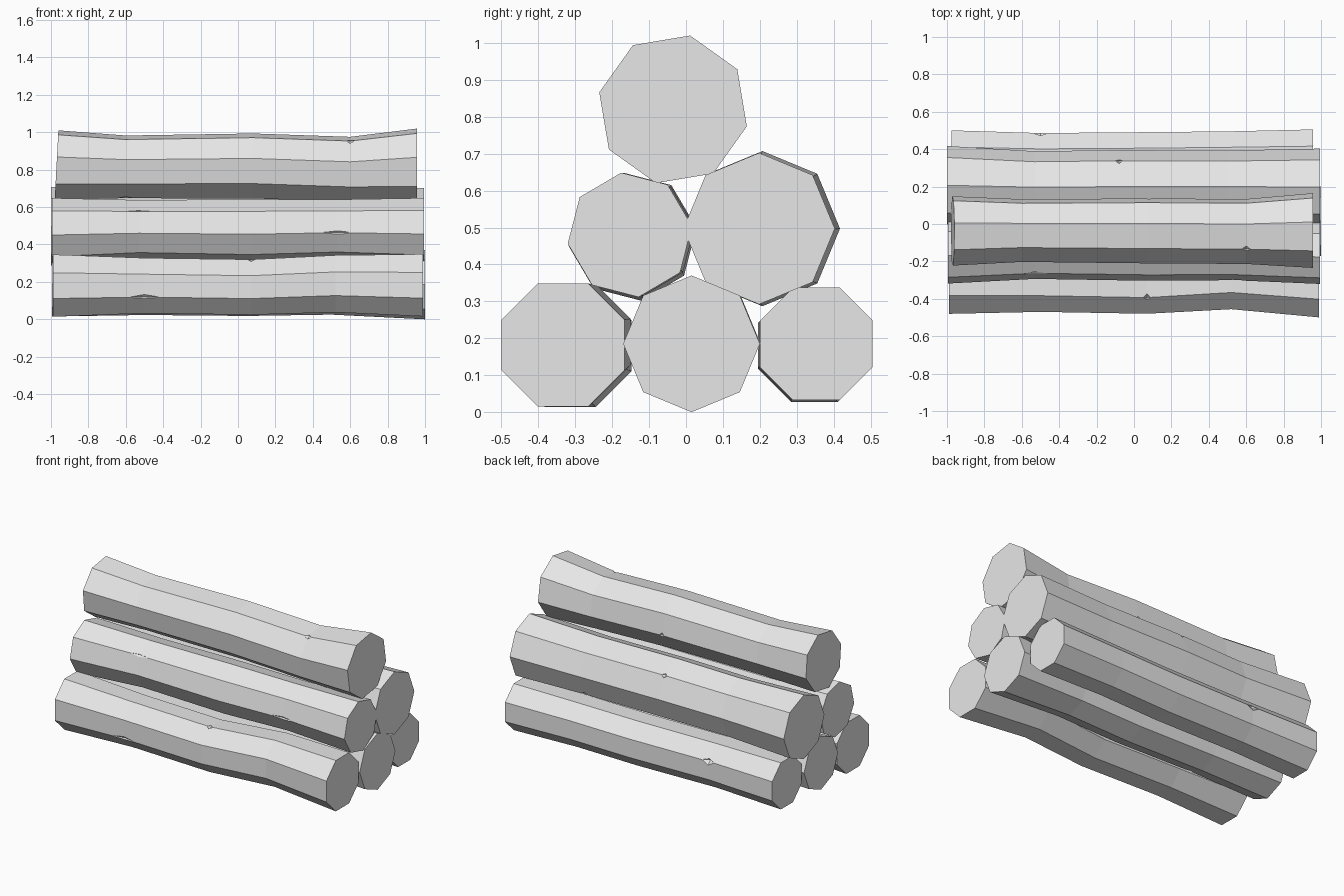
import bpy
import bmesh
from math import cos, sin, radians
from mathutils import Matrix

cube = bpy.data.objects.get("Cube")
if cube:
    bpy.data.objects.remove(cube, do_unlink=True)

SIDES = 8

# One flat grey for all the wood
grey = bpy.data.materials.new("plain grey")
grey.use_nodes = True
colour = (0.8, 0.8, 0.8, 1)
grey.diffuse_color = colour
grey.node_tree.nodes["Principled BSDF"].inputs["Base Color"].default_value = colour


def make_object(name, bm):
    bmesh.ops.recalc_face_normals(bm, faces=bm.faces)
    mesh = bpy.data.meshes.new(name)
    bm.to_mesh(mesh)
    bm.free()
    mesh.materials.append(grey)
    obj = bpy.data.objects.new(name, mesh)
    bpy.context.collection.objects.link(obj)
    return obj


def cut_nick(log, position, length, width):
    """Chip a small diamond-shaped notch out of a log's edge."""
    bm = bmesh.new()
    place = Matrix.Translation(position) @ Matrix.Diagonal((length, width, width, 1))
    bmesh.ops.create_uvsphere(bm, u_segments=4, v_segments=2, radius=1, matrix=place)
    cutter = make_object("nick_cutter", bm)
    cutter.hide_render = True
    mod = log.modifiers.new("nick", "BOOLEAN")
    mod.operation = "DIFFERENCE"
    mod.solver = "EXACT"
    mod.object = cutter
    bpy.context.view_layer.objects.active = log
    bpy.ops.object.modifier_apply(modifier=mod.name)
    bpy.data.objects.remove(cutter, do_unlink=True)


def make_log(name, turn, xs, ys, zs, radii, nicks, lean=0):
    """Loft eight-sided rings along x, cap both ends, then cut the nicks."""
    bm = bmesh.new()
    rings = []
    for i, (x, y, z, r) in enumerate(zip(xs, ys, zs, radii)):
        ring = []
        for k in range(SIDES):
            a = radians(turn + k * 360 / SIDES)
            shift = lean * sin(a) if i == 0 else 0
            ring.append(bm.verts.new((x + shift, y + r * cos(a), z + r * sin(a))))
        rings.append(ring)
    for near, far in zip(rings, rings[1:]):
        for k in range(SIDES):
            n = (k + 1) % SIDES
            bm.faces.new((near[k], near[n], far[n], far[k]))
    bm.faces.new(rings[0])
    bm.faces.new(rings[-1])
    spots = [(rings[i][k].co.copy(), size, wide) for i, k, size, wide in nicks]
    log = make_object(name, bm)
    for spot in spots:
        cut_nick(log, *spot)
    return log


# Bottom row
make_log("bottom_front_log", 22.5, (-.99, -.5, .07, .52, .99),
         (-.314, -.322, -.332, -.303, -.333), (.18, .18, .172, .19, .182),
         (.18, .16, .16, .165, .18),
         [(2, 2, .02, .02), (1, 4, .09, .014)])
make_log("bottom_middle_log", 0, (-.995, -.5, .05, .5, 1),
         (.025, .02, .01, .015, .015), (.19, .185, .183, .187, .185),
         (.175, .162, .165, .162, .185),
         [(1, 5, .03, .02)])
make_log("bottom_back_log", 22.5, (-.975, -.5, .07, .5, .957),
         (.348, .342, .345, .35, .353), (.18, .185, .18, .187, .185),
         (.165, .156, .158, .157, .165),
         [(1, 0, .045, .025)])

# Middle row
make_log("middle_front_log", 8, (-.995, -.53, .07, .53, .995),
         (-.145, -.138, -.14, -.145, -.152), (.475, .482, .478, .485, .48),
         (.175, .157, .165, .157, .17),
         [(1, 3, .07, .012), (3, 4, .09, .012)])
make_log("middle_back_log", 0, (-1, -.53, -.08, .5, .995),
         (.207, .197, .2, .2, .198), (.497, .495, .5, .495, .497),
         (.21, .192, .195, .193, .205),
         [(2, 1, .02, .02), (3, 7, .025, .02)])

# Top log
make_log("top_log", 32, (-.97, -.6, .08, .6, .957),
         (-.037, -.035, -.037, -.04, -.035), (.825, .815, .82, .802, .82),
         (.19, .172, .178, .178, .205),
         [(3, 2, .025, .02), (1, 5, .05, .018), (2, 7, .018, .018)],
         lean=.01)
